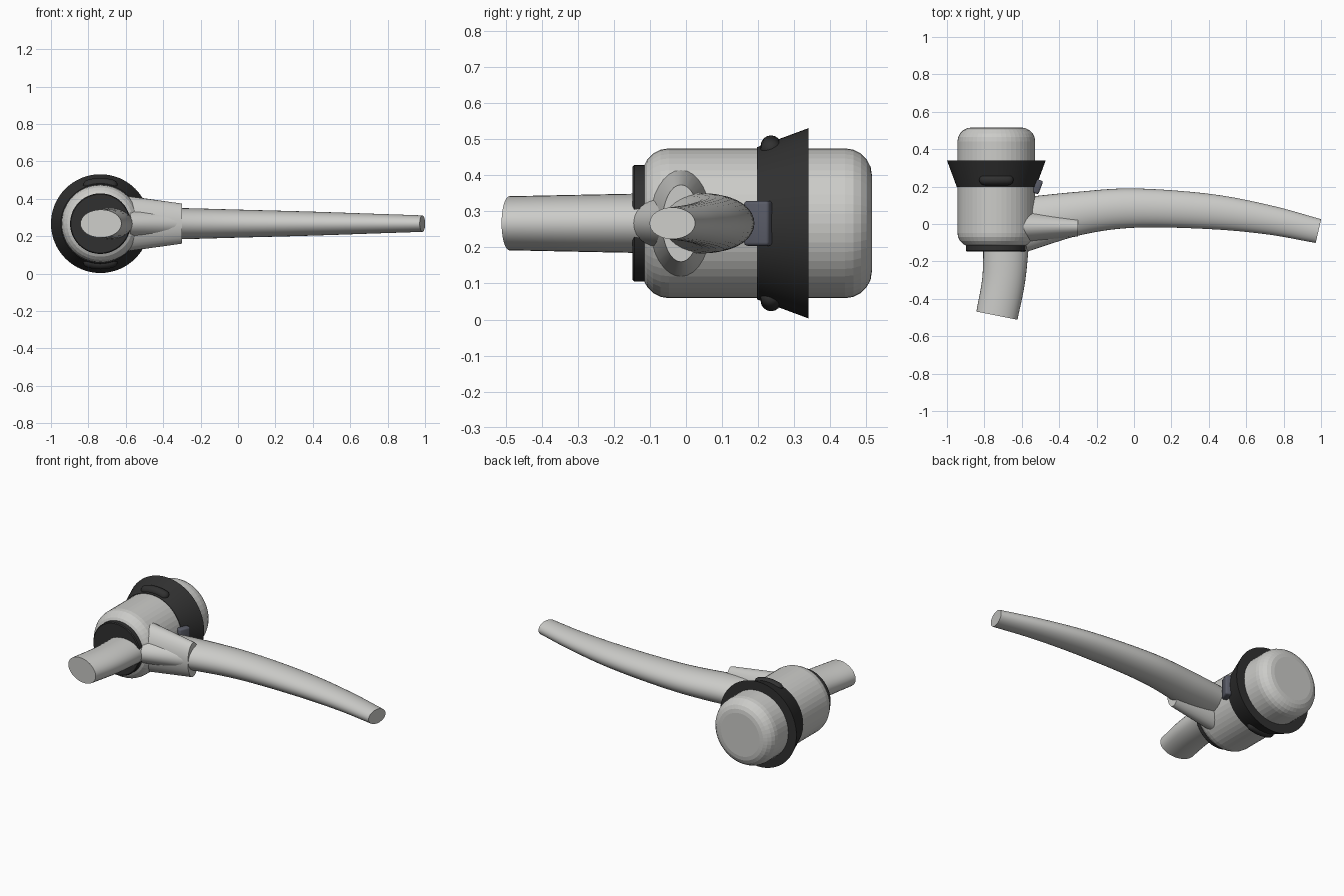
import bpy, bmesh
from math import sin, cos, pi, radians, sqrt
from mathutils import Vector, Matrix

cube = bpy.data.objects.get("Cube")
if cube:
    bpy.data.objects.remove(cube, do_unlink=True)

AXIS = Vector((-0.736, 0, 0.267))   # centre line of the barrel


def material(name, rgb):
    m = bpy.data.materials.new(name)
    m.use_nodes = True
    m.diffuse_color = (*rgb, 1)
    m.node_tree.nodes["Principled BSDF"].inputs["Base Color"].default_value = (*rgb, 1)
    return m


GREY = material("light grey", (0.6, 0.6, 0.58))
BLACK = material("charcoal", (0.03, 0.03, 0.03))
BLUE = material("slate blue", (0.1, 0.105, 0.135))


def add(name, bm, mat, smooth=True):
    bmesh.ops.recalc_face_normals(bm, faces=bm.faces)
    me = bpy.data.meshes.new(name)
    bm.to_mesh(me)
    bm.free()
    me.materials.append(mat)
    ob = bpy.data.objects.new(name, me)
    bpy.context.collection.objects.link(ob)
    if smooth:
        bpy.ops.object.select_all(action='DESELECT')
        ob.select_set(True)
        bpy.context.view_layer.objects.active = ob
        bpy.ops.object.shade_smooth_by_angle(angle=radians(30))


def skin(bm, rings):
    """Bridge equal rings of points and cap both ends."""
    vs = [[bm.verts.new(p) for p in r] for r in rings]
    n = len(vs[0])
    for a, b in zip(vs, vs[1:]):
        for i in range(n):
            j = (i + 1) % n
            bm.faces.new((a[i], a[j], b[j], b[i]))
    bm.faces.new(vs[0])
    bm.faces.new(vs[-1])


def lathe(name, profile, mat, sides=48, smooth=True):
    """Turn (y, radius) points about the barrel axis."""
    bm = bmesh.new()
    angles = [2 * pi * i / sides for i in range(sides)]
    skin(bm, [[AXIS + Vector((r * cos(a), y, r * sin(a))) for a in angles]
              for y, r in profile])
    add(name, bm, mat, smooth)


def spline(keys, steps):
    """Smooth interpolation through key vectors."""
    k = [Vector(p) for p in keys]
    k = [2 * k[0] - k[1]] + k + [2 * k[-1] - k[-2]]
    out = []
    for a, b, c, d in zip(k, k[1:], k[2:], k[3:]):
        for s in range(steps):
            t = s / steps
            out.append(0.5 * (2 * b + (c - a) * t + (2 * a - 5 * b + 4 * c - d) * t * t
                              + (3 * b - a - 3 * c + d) * t ** 3))
    return out + [k[-2]]


def tube(name, pts, mat, matrix, sides=32):
    """Elliptical tube along (x, y, half width, half height) points."""
    bm = bmesh.new()
    angles = [2 * pi * k / sides for k in range(sides)]
    rings = []
    for i, p in enumerate(pts):
        d = pts[min(i + 1, len(pts) - 1)] - pts[max(i - 1, 0)]
        side = Vector((-d[1], d[0], 0)).normalized()
        rings.append([Vector((p[0], p[1], p[3] * sin(a))) + side * p[2] * cos(a)
                      for a in angles])
    skin(bm, rings)
    bmesh.ops.transform(bm, matrix=matrix, verts=bm.verts)
    add(name, bm, mat)


# Barrel with rounded ends
R, B, Y0, Y1 = 0.208, 0.075, -0.122, 0.516
arc = [(B * (1 - cos(i * pi / 10)), R - B + B * sin(i * pi / 10)) for i in range(6)]
lathe("barrel", [(Y0 + d, r) for d, r in arc] + [(Y1 - d, r) for d, r in reversed(arc)],
      GREY, smooth=False)

# Front disc and flared band
lathe("front_disc", [(-0.148, 0.157), (-0.143, 0.162), (-0.115, 0.162)], BLACK)
lathe("flared_band", [(0.197, 0.2), (0.197, 0.211), (0.34, 0.264), (0.34, 0.2)], BLACK, 64)

# Handle and front spout
level = Matrix.Translation((0, 0, AXIS.z))
tube("handle", spline([(-0.6, -0.004, 0.146, 0.086), (-0.3, 0.056, 0.116, 0.083),
                       (0, 0.085, 0.105, 0.075), (0.4, 0.067, 0.094, 0.064),
                       (0.72, 0.022, 0.078, 0.053), (0.986, -0.038, 0.065, 0.044)], 8),
     GREY, level)
tube("spout", spline([(-0.683, -0.1, 0.122, 0.083), (-0.697, -0.3, 0.115, 0.079),
                      (-0.733, -0.49, 0.112, 0.075)], 6), GREY, level)

# Tapered socket where the handle meets the barrel
tube("handle_socket", [Vector((-0.62, -0.014, 0.096, 0.152)),
                       Vector((-0.3, -0.014, 0.052, 0.107))], GREY, level)

# Curved grips above and below the band
for name, sign in (("top_grip", 1), ("bottom_grip", -1)):
    pts = []
    for i in range(17):
        u = -cos(pi * i / 16)
        a = radians(24.5) * u
        end = min(1, max(0, abs(u) - 0.7) / 0.3)
        r = max(0.002, 0.029 * sqrt(1 - end * end))
        pts.append(Vector((0.215 * sin(a), 0.215 * cos(a), r, r)))
    turn = Matrix.Translation(AXIS + Vector((0, 0.236, 0))) @ Matrix.Rotation(sign * pi / 2, 4, 'X')
    tube(name, pts, BLACK, turn, 16)

# Side latch leaning along the band
bm = bmesh.new()
bmesh.ops.create_cube(bm, size=1)
bmesh.ops.scale(bm, vec=(0.04, 0.075, 0.125), verts=bm.verts)
bmesh.ops.bevel(bm, geom=bm.edges[:], offset=0.01, segments=3, affect='EDGES', profile=0.5)
place = Matrix.Translation((-0.517, 0.2, AXIS.z)) @ Matrix.Rotation(radians(-20.5), 4, 'Z')
bmesh.ops.transform(bm, matrix=place, verts=bm.verts)
add("side_latch", bm, BLUE)
